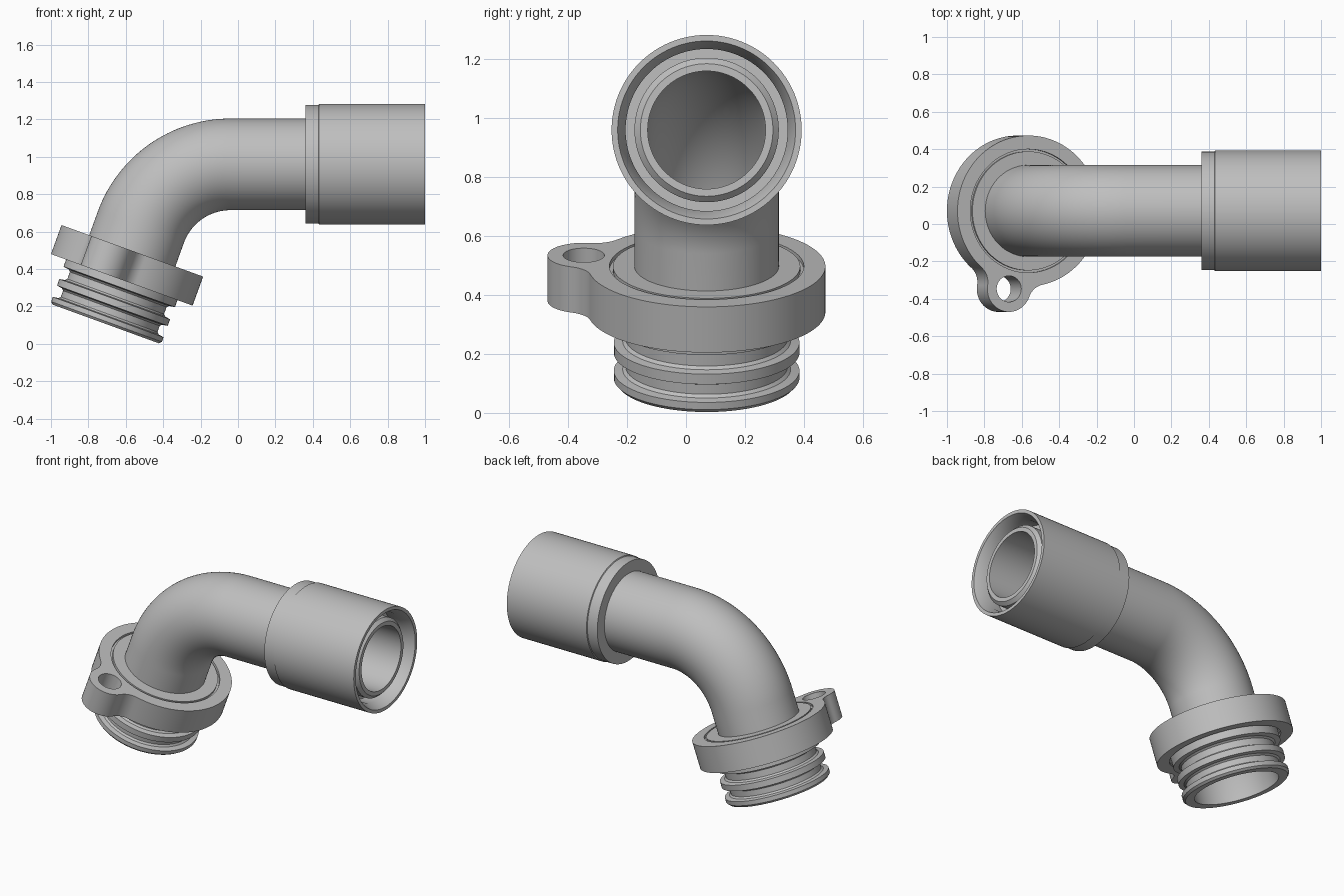
import bpy, bmesh
from math import sin, cos, pi, radians, acos, atan2, hypot
from mathutils import Matrix, Vector

if "Cube" in bpy.data.objects:
    bpy.data.objects.remove(bpy.data.objects["Cube"])

SIDES = 96
AXIS_Y, AXIS_Z = 0.07, 0.96
TILT = radians(20)
BEND_X, BEND_R = -0.04, 0.51

grey = bpy.data.materials.new("light_grey")
grey.use_nodes = True
colour = (0.52, 0.52, 0.52, 1)
grey.diffuse_color = colour
grey.node_tree.nodes["Principled BSDF"].inputs["Base Color"].default_value = colour

# Local frames: flange (z along the tilted spigot) and outlet (z along +x)
flange_frame = Matrix.Translation((-0.565, AXIS_Y, 0.4975)) @ Matrix.Rotation(TILT, 4, 'Y')
outlet_frame = Matrix.Translation((0, AXIS_Y, AXIS_Z)) @ Matrix.Rotation(pi / 2, 4, 'Y')


def finish(name, bm):
    bmesh.ops.recalc_face_normals(bm, faces=bm.faces)
    mesh = bpy.data.meshes.new(name)
    bm.to_mesh(mesh)
    bm.free()
    obj = bpy.data.objects.new(name, mesh)
    bpy.context.collection.objects.link(obj)
    mesh.materials.clear()
    mesh.materials.append(grey)
    bpy.ops.object.select_all(action='DESELECT')
    obj.select_set(True)
    bpy.context.view_layer.objects.active = obj
    bpy.ops.object.shade_smooth_by_angle(angle=radians(30))
    return obj


def ring_loop(name, rings):
    """Skin a closed loop of circles given as (frame, radius)."""
    bm = bmesh.new()
    loops = []
    for frame, r in rings:
        angles = [2 * pi * i / SIDES for i in range(SIDES)]
        loops.append([bm.verts.new(frame @ Vector((r * cos(a), r * sin(a), 0))) for a in angles])
    for k, a in enumerate(loops):
        b = loops[(k + 1) % len(loops)]
        for i in range(SIDES):
            j = (i + 1) % SIDES
            bm.faces.new((a[i], a[j], b[j], b[i]))
    return finish(name, bm)


def lathe(name, frame, profile):
    return ring_loop(name, [(frame @ Matrix.Translation((0, 0, z)), r) for r, z in profile])


# Bent pipe: straight inlet, 70 degree bend, straight outlet, with wall thickness
path = [flange_frame @ Matrix.Translation((0, 0, -0.1))]
STEPS = 32
for i in range(STEPS + 1):
    a = radians(70) * (1 - i / STEPS)
    centre = (BEND_X - BEND_R * sin(a), AXIS_Y, AXIS_Z - BEND_R + BEND_R * cos(a))
    path.append(Matrix.Translation(centre) @ Matrix.Rotation(pi / 2 - a, 4, 'Y'))
path.append(outlet_frame @ Matrix.Translation((0, 0, 0.95)))
lip = outlet_frame @ Matrix.Translation((0, 0, 0.97))
ring_loop("bent_pipe", [(f, 0.245) for f in path] + [(lip, 0.225), (lip, 0.2)]
          + [(f, 0.2) for f in reversed(path)])

# Outlet sleeve with a recessed mouth around the pipe end
lathe("outlet_sleeve", outlet_frame, [
    (0.235, 0.36), (0.317, 0.36), (0.317, 0.43), (0.3225, 0.433), (0.3225, 1.0),
    (0.302, 1.0), (0.275, 0.94), (0.275, 0.86), (0.235, 0.86)])

# Spigot with two seal grooves and a chamfered end
lathe("grooved_spigot", flange_frame, [
    (0.22, 0), (0.318, 0), (0.318, -0.015), (0.34, -0.015), (0.34, -0.15),
    (0.317, -0.15), (0.317, -0.205), (0.285, -0.21), (0.275, -0.22), (0.275, -0.26),
    (0.285, -0.27), (0.315, -0.275), (0.315, -0.312), (0.285, -0.317), (0.275, -0.327),
    (0.275, -0.362), (0.285, -0.372), (0.315, -0.377), (0.315, -0.403), (0.303, -0.416),
    (0.25, -0.416), (0.25, -0.25), (0.2, -0.1)])


# Flange plate with a bolt ear blended in by concave fillets
def arc(cx, cy, r, a0, a1, n):
    return [(cx + r * cos(a0 + (a1 - a0) * i / n), cy + r * sin(a0 + (a1 - a0) * i / n))
            for i in range(n + 1)]


R, EAR_R, FILLET = 0.403, 0.123, 0.1
ear_x, ear_y = -0.11, -0.417
dist = hypot(ear_x, ear_y)
heading = atan2(ear_y, ear_x)
reach = R + FILLET
spread = acos((reach ** 2 + dist ** 2 - (EAR_R + FILLET) ** 2) / (2 * reach * dist))
fx, fy = reach * cos(spread), reach * sin(spread)
turn = atan2(fy, fx - dist)

# Outline drawn with the ear on +x, then turned to its heading
outline = arc(0, 0, R, spread, 2 * pi - spread, 90)
outline += arc(fx, -fy, FILLET, pi - spread, pi - turn, 12)[1:]
outline += arc(dist, 0, EAR_R, -turn, turn, 36)[1:]
outline += arc(fx, fy, FILLET, turn - pi, spread - pi, 12)[1:-1]
holes = [arc(0, 0, 0.33, 0, 2 * pi, SIDES)[:-1], arc(dist, 0, 0.07, 0, 2 * pi, 40)[:-1]]

THICK = 0.165
curve = bpy.data.curves.new("flange_outline", 'CURVE')
curve.dimensions = '2D'
curve.fill_mode = 'BOTH'
curve.extrude = THICK / 2
for points in [outline] + holes:
    spline = curve.splines.new('POLY')
    spline.points.add(len(points) - 1)
    for p, (x, y) in zip(spline.points, points):
        p.co = (x, y, 0, 1)
    spline.use_cyclic_u = True
helper = bpy.data.objects.new("flange_outline", curve)
bpy.context.collection.objects.link(helper)
bpy.context.view_layer.update()
plate = bpy.data.meshes.new_from_object(
    helper.evaluated_get(bpy.context.evaluated_depsgraph_get()))
bpy.data.objects.remove(helper)

bm = bmesh.new()
bm.from_mesh(plate)
bpy.data.meshes.remove(plate)
bmesh.ops.remove_doubles(bm, verts=bm.verts, dist=0.0001)
for f in bm.faces:
    f.material_index = 0
bm.transform(flange_frame @ Matrix.Translation((0, 0, -THICK / 2)) @ Matrix.Rotation(heading, 4, 'Z'))
finish("bolt_flange", bm)
